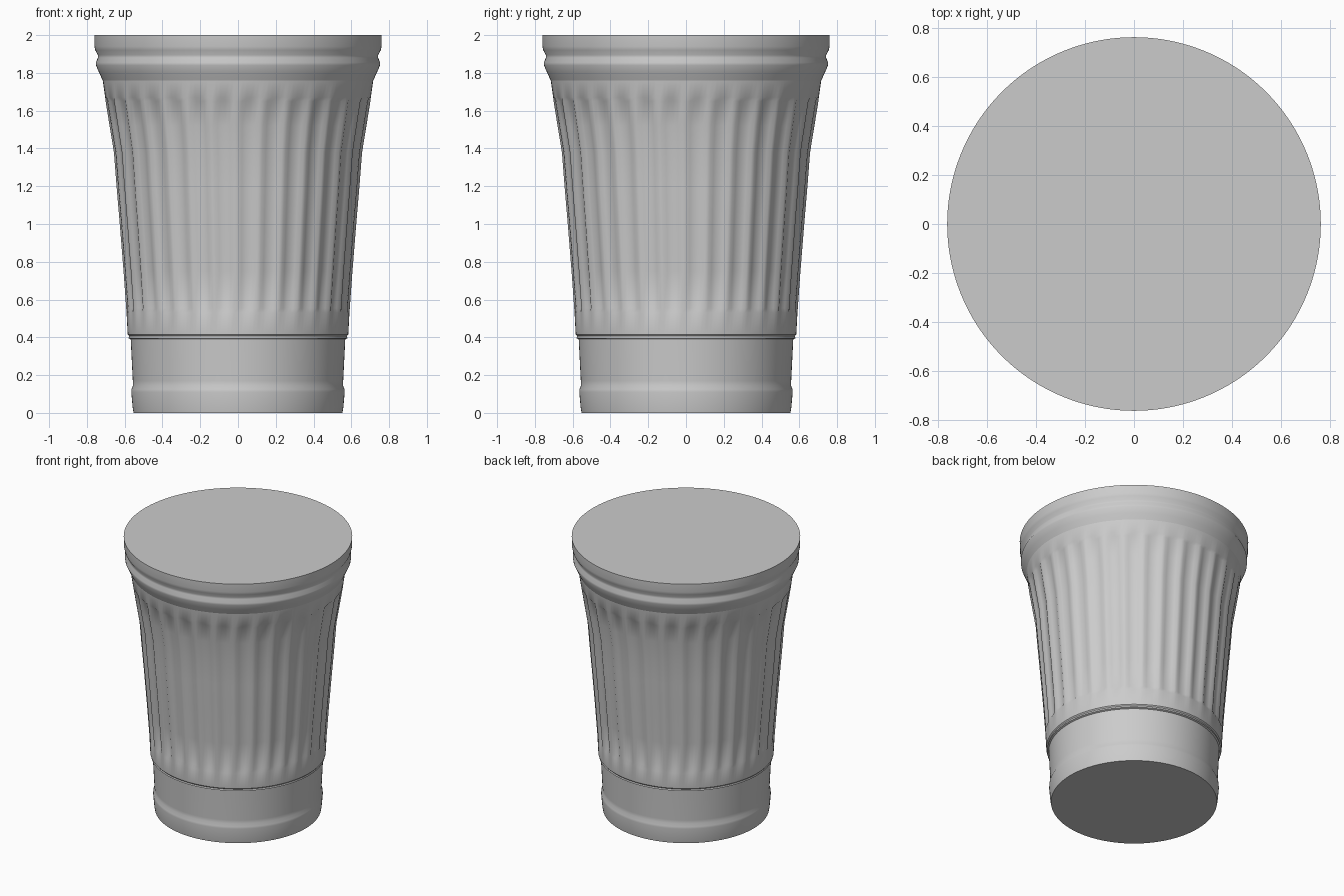
import bpy, bmesh
from math import sin, cos, pi, radians

if "Cube" in bpy.data.objects:
    bpy.data.objects.remove(bpy.data.objects["Cube"])

FLUTES = 32
PER = 6                      # segments per flute
SEG = FLUTES * PER
DEPTH = 0.014


def lathe(name, profile, groove=lambda z: 0.0, cap_bottom=False, cap_top=False):
    """Revolve (radius, z) points; groove(z) scales the fluting depth."""
    bm = bmesh.new()
    rings = []
    for r, z in profile:
        ring = []
        for i in range(SEG):
            a = 2 * pi * i / SEG
            cut = (0, 0.7, 1, 1, 0.7, 0)[i % PER] * DEPTH * groove(z)
            ring.append(bm.verts.new(((r - cut) * cos(a), (r - cut) * sin(a), z)))
        rings.append(ring)
    for lo, hi in zip(rings, rings[1:]):
        for i in range(SEG):
            j = (i + 1) % SEG
            bm.faces.new((lo[i], lo[j], hi[j], hi[i]))
    if cap_bottom:
        bm.faces.new(rings[0][::-1])
    if cap_top:
        bm.faces.new(rings[-1])
    me = bpy.data.meshes.new(name)
    bm.to_mesh(me)
    bm.free()
    ob = bpy.data.objects.new(name, me)
    bpy.context.collection.objects.link(ob)
    bpy.ops.object.select_all(action='DESELECT')
    ob.select_set(True)
    bpy.context.view_layer.objects.active = ob
    bpy.ops.object.shade_smooth_by_angle(angle=radians(35))
    return ob


# Base with a soft foot band
lathe("cup_base", [(0.553, 0), (0.558, 0.03), (0.565, 0.11), (0.564, 0.125),
                   (0.556, 0.145), (0.557, 0.17), (0.568, 0.39)], cap_bottom=True)

# Stepped ledge and fluted, flaring wall
lathe("fluted_wall", [(0.568, 0.39), (0.579, 0.395), (0.577, 0.407), (0.584, 0.415),
                      (0.590, 0.53), (0.592, 0.555), (0.606, 0.75), (0.626, 1.0),
                      (0.643, 1.2), (0.657, 1.38), (0.680, 1.52), (0.701, 1.65),
                      (0.703, 1.67), (0.716, 1.76)],
      groove=lambda z: 1.0 if 0.54 < z < 1.66 else 0.0)

# Rolled rim, closed on top
lathe("rim_and_top", [(0.716, 1.76), (0.735, 1.80), (0.752, 1.84), (0.753, 1.855),
                      (0.742, 1.88), (0.742, 1.895), (0.756, 1.92), (0.760, 1.94),
                      (0.761, 2.0)], cap_top=True)
